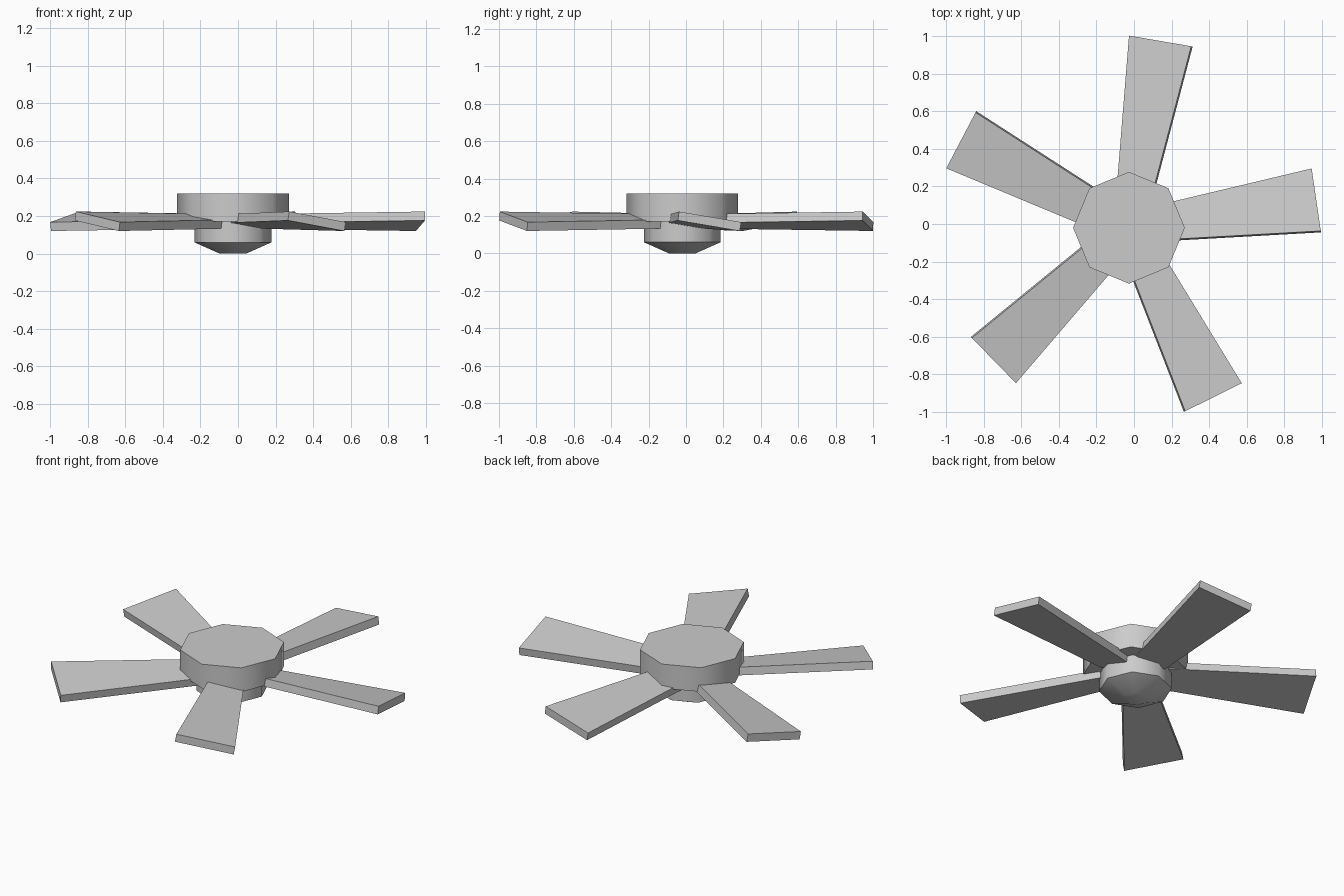
import bpy
import bmesh
from math import cos, sin, pi, radians
from mathutils import Matrix

default_cube = bpy.data.objects.get("Cube")
if default_cube:
    bpy.data.objects.remove(default_cube, do_unlink=True)

HUB = (-0.027, -0.02, 0)
SIDES = 8
BLADES = 5

grey = bpy.data.materials.new("light_grey")
grey.use_nodes = True
grey.diffuse_color = (0.6, 0.6, 0.6, 1)
grey.node_tree.nodes["Principled BSDF"].inputs["Base Color"].default_value = grey.diffuse_color


def make_object(name, bm, smooth=False):
    bmesh.ops.recalc_face_normals(bm, faces=bm.faces)
    mesh = bpy.data.meshes.new(name)
    bm.to_mesh(mesh)
    bm.free()
    mesh.materials.append(grey)
    if smooth:
        mesh.shade_smooth()
        mesh.set_sharp_from_angle(angle=radians(50))
    obj = bpy.data.objects.new(name, mesh)
    obj.location = HUB
    bpy.context.collection.objects.link(obj)
    return obj


def turned(name, profile):
    """Eight-sided solid from (radius, height) pairs, capped at both ends."""
    bm = bmesh.new()
    rings = [[bm.verts.new((r * cos(2 * pi * i / SIDES), r * sin(2 * pi * i / SIDES), z))
              for i in range(SIDES)] for r, z in profile]
    for low, high in zip(rings, rings[1:]):
        for i in range(SIDES):
            j = (i + 1) % SIDES
            bm.faces.new((low[i], low[j], high[j], high[i]))
    bm.faces.new(rings[0])
    bm.faces.new(rings[-1])
    return make_object(name, bm, smooth=True)


def blade(name, angle):
    """Box widened towards its tip, pitched about its length, then turned into place."""
    root, tip, thickness = 0.175, 1.007, 0.048
    bm = bmesh.new()
    bmesh.ops.create_cube(bm, size=1)
    for v in bm.verts:
        outer = v.co.x > 0
        v.co.x = tip if outer else root
        v.co.y *= 0.34 if outer else 0.19
        v.co.z *= thickness
    pitch = Matrix.Rotation(radians(-9.5), 4, "X")
    place = Matrix.Rotation(angle, 4, "Z") @ Matrix.Translation((0, 0, 0.172))
    bm.transform(place @ pitch)
    return make_object(name, bm)


# Motor housing above, tapered cap below
turned("motor_housing", [(0.297, 0.17), (0.297, 0.32)])
turned("lower_hub", [(0.07, 0), (0.205, 0.06), (0.205, 0.17)])

# Ring of pitched blades
for n in range(BLADES):
    blade(f"blade_{n + 1}", radians(8.3) + 2 * pi * n / BLADES)
